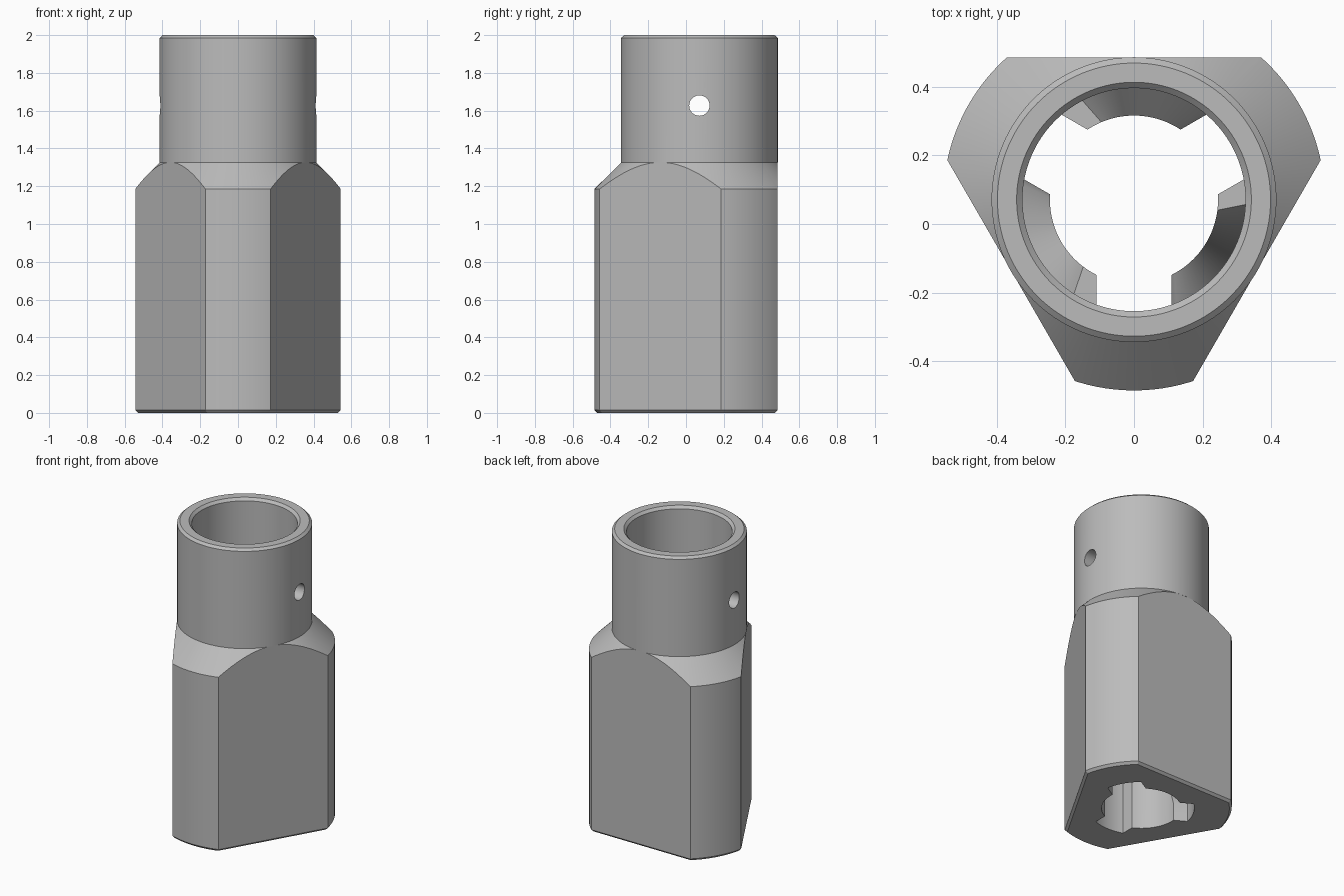
import bpy, bmesh, math
from mathutils import Matrix

cube = bpy.data.objects.get("Cube")
if cube:
    bpy.data.objects.remove(cube, do_unlink=True)

AXIS_Y = 0.071      # the bore axis sits behind the centre of the outline
BORE, LUG_R, SLOT = 0.325, 0.245, 0.109
SEG = 128

grey = bpy.data.materials.new("machined_grey")
grey.use_nodes = True
colour = (0.5, 0.5, 0.5, 1)
grey.diffuse_color = colour
grey.node_tree.nodes["Principled BSDF"].inputs["Base Color"].default_value = colour


def make_object(name, bm):
    bmesh.ops.recalc_face_normals(bm, faces=bm.faces)
    mesh = bpy.data.meshes.new(name)
    bm.to_mesh(mesh)
    bm.free()
    mesh.materials.append(grey)
    obj = bpy.data.objects.new(name, mesh)
    obj.location.y = AXIS_Y
    bpy.context.collection.objects.link(obj)
    return obj


def activate(obj):
    bpy.ops.object.select_all(action='DESELECT')
    obj.select_set(True)
    bpy.context.view_layer.objects.active = obj


def lathe(name, profile):
    """Closed ring of (radius, height) points turned about the axis."""
    bm = bmesh.new()
    rings = []
    for i in range(SEG):
        a = 2 * math.pi * i / SEG
        rings.append([bm.verts.new((r * math.cos(a), r * math.sin(a), z)) for r, z in profile])
    n = len(profile)
    for i in range(SEG):
        p, q = rings[i], rings[(i + 1) % SEG]
        for j in range(n):
            k = (j + 1) % n
            bm.faces.new((p[j], q[j], q[k], p[k]))
    return make_object(name, bm)


def cut(obj, cutter):
    cutter.hide_render = True
    activate(obj)
    mod = obj.modifiers.new("cut", 'BOOLEAN')
    mod.operation = 'DIFFERENCE'
    mod.solver = 'EXACT'
    mod.object = cutter
    bpy.ops.object.modifier_apply(modifier=mod.name)
    bpy.data.objects.remove(cutter, do_unlink=True)


def flat_cutter(turn):
    """Prism that mills one flat with its bottom chamfer."""
    section = [(0.2985, -0.1), (0.4135, 0.015), (0.4135, 1.325), (0.8, 1.325), (0.8, -0.1)]
    bm = bmesh.new()
    face = bm.faces.new([bm.verts.new((-0.8, y, z)) for y, z in section])
    new = bmesh.ops.extrude_face_region(bm, geom=[face])["geom"]
    bmesh.ops.translate(bm, vec=(1.6, 0, 0),
                        verts=[v for v in new if isinstance(v, bmesh.types.BMVert)])
    bmesh.ops.rotate(bm, verts=bm.verts, matrix=Matrix.Rotation(turn, 3, 'Z'))
    return make_object("flat_cutter", bm)


def lug(name, turn):
    """Inner lug between two slots, its top a steep helical ramp ending in a flat."""
    def corner(r, t, z):
        gap = math.asin(SLOT / r)
        a = math.radians(30) + gap + t * (math.radians(120) - 2 * gap) + turn
        return bm.verts.new((r * math.cos(a), r * math.sin(a), z))

    bm = bmesh.new()
    low, high, ramp_end, steps = 0.12, 0.9, 0.84, 24
    params = [ramp_end * i / steps for i in range(steps + 1)] + [0.89, 0.945, 1]
    rows = []
    for t in params:
        top = low + (high - low) * min(t / ramp_end, 1)
        rows.append([corner(r, t, z) for r, z in
                     ((LUG_R, 0), (BORE + 0.004, 0), (BORE + 0.004, top), (LUG_R, top))])
    for p, q in zip(rows, rows[1:]):
        for j in range(4):
            k = (j + 1) % 4
            bm.faces.new((p[j], q[j], q[k], p[k]))
    bm.faces.new(rows[0])
    bm.faces.new(rows[-1])
    return make_object(name, bm)


# Socket body: wide base, conical shoulder, round neck and through bore
body = lathe("socket_body", [
    (BORE, 0), (0.541, 0), (0.556, 0.016), (0.556, 1.185), (0.415, 1.325),
    (0.415, 1.985), (0.398, 2), (0.342, 2), (BORE, 1.983)])

# Three milled flats
turns = [math.radians(120 * i) for i in range(3)]
for turn in turns:
    cut(body, flat_cutter(turn))

# Cross pin hole through the neck
bm = bmesh.new()
bmesh.ops.create_cone(bm, cap_ends=True, segments=48, radius1=0.054, radius2=0.054, depth=2,
                      matrix=Matrix.Translation((0, 0, 1.627)) @ Matrix.Rotation(math.pi / 2, 4, 'Y'))
cut(body, make_object("pin_hole_cutter", bm))

# Guide lugs inside the lower bore
parts = [body] + [lug(f"guide_lug_{i + 1}", turn) for i, turn in enumerate(turns)]

for part in parts:
    activate(part)
    bpy.ops.object.shade_smooth_by_angle(angle=math.radians(25))
